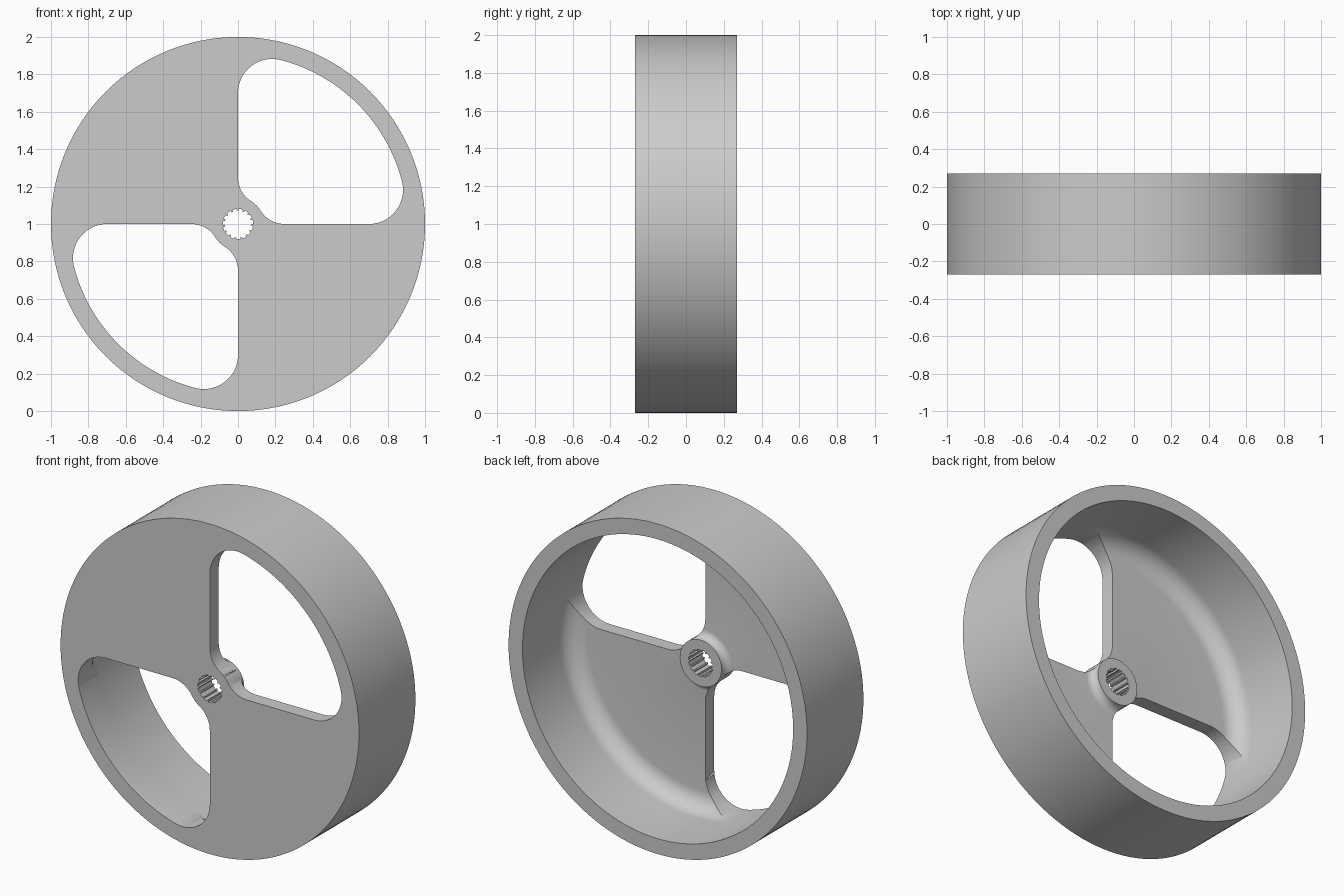
import bpy, bmesh
from math import sin, cos, pi, atan2, radians
from mathutils import Matrix

if "Cube" in bpy.data.objects:
    bpy.data.objects.remove(bpy.data.objects["Cube"], do_unlink=True)

HALF = 0.27                # half the wheel width
WEB = -HALF + 0.085        # back face of the web
RIM = 0.907                # inner radius of the rim
HUB = 0.14                 # radius of the hub boss

grey = bpy.data.materials.new("plain_grey")
grey.use_nodes = True
grey.diffuse_color = (0.6, 0.6, 0.6, 1)
grey.node_tree.nodes["Principled BSDF"].inputs["Base Color"].default_value = (0.6, 0.6, 0.6, 1)


def arc(cx, cy, r, a0, a1, n):
    return [(cx + r * cos(a0 + (a1 - a0) * i / n), cy + r * sin(a0 + (a1 - a0) * i / n))
            for i in range(n + 1)]


def make_object(name, bm):
    bmesh.ops.recalc_face_normals(bm, faces=bm.faces)
    mesh = bpy.data.meshes.new(name)
    bm.to_mesh(mesh)
    bm.free()
    mesh.materials.append(grey)
    ob = bpy.data.objects.new(name, mesh)
    bpy.context.collection.objects.link(ob)
    return ob


def lathe(name, profile, steps=128):
    """Revolve a closed (radius, y) profile around the axle."""
    bm = bmesh.new()
    rings = []
    for i in range(steps):
        a = 2 * pi * i / steps
        rings.append([bm.verts.new((r * cos(a), y, 1 + r * sin(a))) for r, y in profile])
    n = len(profile)
    for i in range(steps):
        p, q = rings[i], rings[(i + 1) % steps]
        for j in range(n):
            k = (j + 1) % n
            bm.faces.new((p[j], p[k], q[k], q[j]))
    return make_object(name, bm)


def prism(bm, outline, y0, y1):
    """Extrude an (x, height above axle) outline along the axle."""
    face = bm.faces.new([bm.verts.new((x, y0, 1 + z)) for x, z in outline])
    out = bmesh.ops.extrude_face_region(bm, geom=[face])
    bmesh.ops.translate(bm, vec=(0, y1 - y0, 0),
                        verts=[v for v in out["geom"] if isinstance(v, bmesh.types.BMVert)])


# Wheel body: rim, filleted web and raised hub in one section
fillet, flare, start = 0.11, 0.045, 0.04
section = [(start, -HALF), (1, -HALF), (1, HALF), (RIM, HALF)]
section += arc(RIM - fillet, WEB + fillet, fillet, 0, -pi / 2, 10)
section += arc(HUB + flare, WEB + flare, flare, -pi / 2, -pi, 8)
section += [(start, WEB + flare)]
wheel = lathe("wheel", section)

# Half of a window outline, mirrored across its diagonal
cut = RIM - 0.001
h, c = 0.25, 0.70
r_in = (h * h - HUB * HUB) / (2 * HUB)
r_out = (cut * cut - c * c) / (2 * cut)
a_in, a_out = atan2(h, r_in), atan2(c, r_out)
half = arc(0, 0, HUB, pi / 4, a_in, 4)
half += arc(r_in, h, r_in, a_in + pi, pi, 10)[1:]
half += arc(r_out, c, r_out, pi, a_out, 14)
half += arc(0, 0, cut, a_out, pi / 4, 16)[1:]
outline = half + [(z, x) for x, z in reversed(half[1:-1])]

windows = bmesh.new()
prism(windows, outline, -0.4, 0.4)
prism(windows, [(-x, -z) for x, z in outline], -0.4, 0.4)
window_cutter = make_object("window_cutter", windows)

# Splined axle bore
teeth = 15
bore = []
for i in range(teeth):
    a, step = 2 * pi * i / teeth, 2 * pi / teeth
    bore += arc(0, 0, 0.081, a, a + 0.62 * step, 4)
    bore += arc(0, 0, 0.071, a + 0.70 * step, a + 0.92 * step, 1)
bores = bmesh.new()
prism(bores, bore, -0.4, 0.4)
bore_cutter = make_object("bore_cutter", bores)

for cutter in (window_cutter, bore_cutter):
    mod = wheel.modifiers.new(cutter.name, "BOOLEAN")
    mod.operation, mod.solver, mod.object = "DIFFERENCE", "EXACT", cutter
    bpy.ops.object.select_all(action="DESELECT")
    wheel.select_set(True)
    bpy.context.view_layer.objects.active = wheel
    bpy.ops.object.modifier_apply(modifier=mod.name)
    bpy.data.objects.remove(cutter, do_unlink=True)

bpy.ops.object.shade_smooth_by_angle(angle=radians(30))
